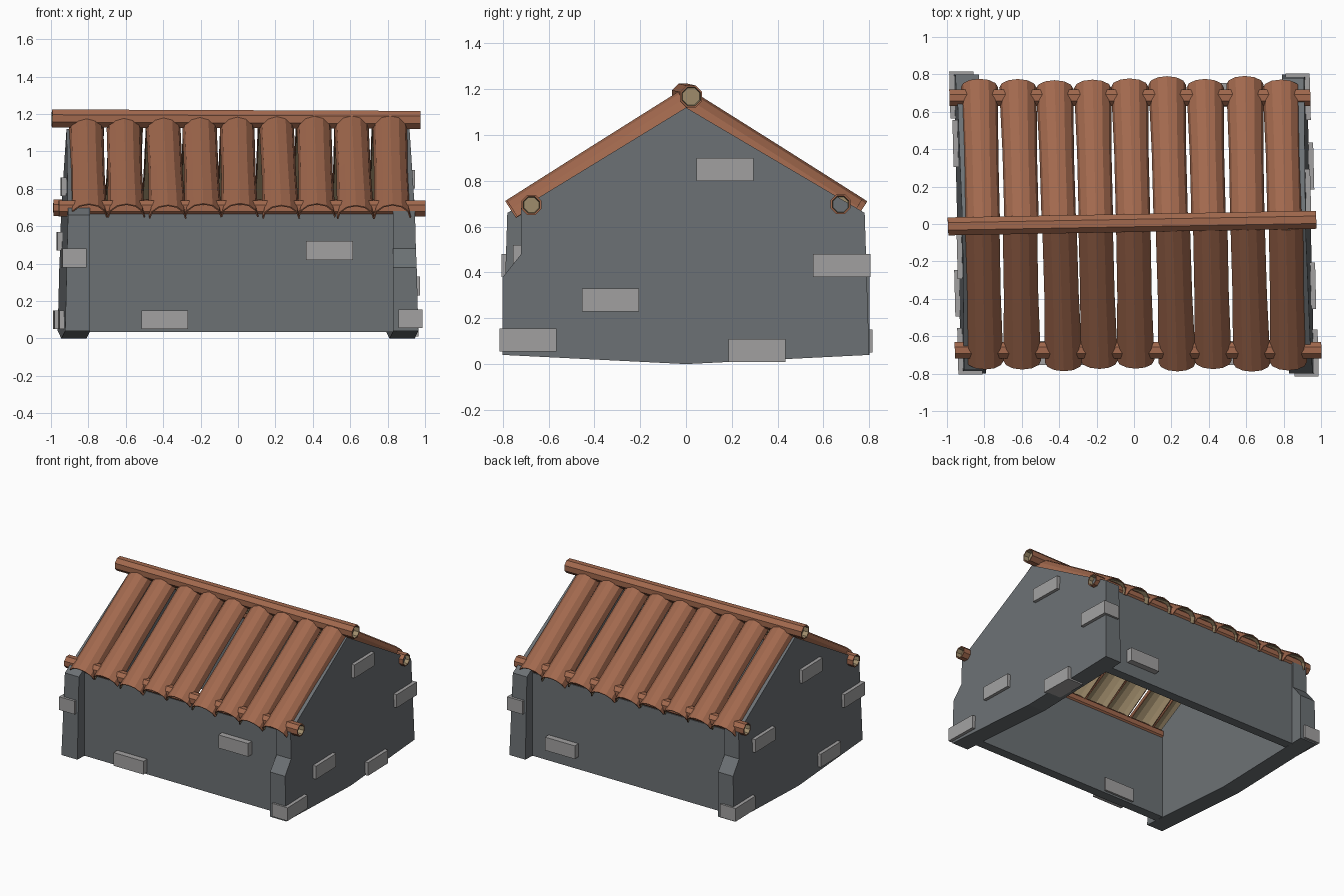
import bpy
import bmesh
import random
from math import pi, sin, cos, atan
from mathutils import Matrix, Vector

random.seed(4)
if "Cube" in bpy.data.objects:
    bpy.data.objects.remove(bpy.data.objects["Cube"], do_unlink=True)


def make_material(name, color):
    mat = bpy.data.materials.new(name)
    mat.use_nodes = True
    mat.diffuse_color = (*color, 1)
    node = next(n for n in mat.node_tree.nodes if n.type == "BSDF_PRINCIPLED")
    node.inputs["Base Color"].default_value = (*color, 1)
    node.inputs["Roughness"].default_value = 0.9
    return mat


STONE = make_material("grey wall", (0.15, 0.165, 0.175))
BRICK = make_material("light grey stone", (0.36, 0.355, 0.355))
CLAY = make_material("terracotta", (0.36, 0.14, 0.075))
CLAY_INNER = make_material("pale clay underside", (0.35, 0.265, 0.15))

# The whole house leans a little out of square
SKEW = Matrix.Identity(4)
SKEW[0][1] = -0.025
HALF_TURN = Matrix.Rotation(pi, 4, "Z")


def finish(bm, name, mats, turned=False):
    bm.transform(SKEW)
    if turned:
        bm.transform(HALF_TURN)
    mesh = bpy.data.meshes.new(name)
    bm.to_mesh(mesh)
    bm.free()
    for mat in mats:
        mesh.materials.append(mat)
    obj = bpy.data.objects.new(name, mesh)
    bpy.context.collection.objects.link(obj)
    return obj


def add_box(bm, center, size):
    m = Matrix.Translation(center) @ Matrix.Diagonal((*size, 1))
    bmesh.ops.create_cube(bm, size=1, matrix=m)


def outer_x(z):
    return 0.945 - 0.025 * z


# Thick end wall with a stepped buttress at one corner
def gable(name, turned):
    profile = [(-0.8, 0.04), (0, 0), (0.8, 0.04), (0.78, 0.66), (0, 1.12),
               (-0.72, 0.68), (-0.72, 0.48), (-0.8, 0.38)]
    bm = bmesh.new()
    outer = [bm.verts.new((outer_x(z), y, z)) for y, z in profile]
    inner = [bm.verts.new((0.81, y, z)) for y, z in profile]
    bm.faces.new(outer)
    bm.faces.new(inner[::-1])
    for i in range(len(profile)):
        j = (i + 1) % len(profile)
        bm.faces.new((outer[i], inner[i], inner[j], outer[j]))
    bmesh.ops.recalc_face_normals(bm, faces=bm.faces)
    finish(bm, name, [STONE], turned)


def long_wall(name, turned):
    bm = bmesh.new()
    add_box(bm, (0, -0.675, 0.35), (1.66, 0.07, 0.63))
    finish(bm, name, [STONE], turned)


# Accent stones set into the end wall and the long wall
def stones(name, end_spots, wall_spots, turned):
    bm = bmesh.new()
    for y, z in end_spots:
        add_box(bm, (outer_x(z) - 0.04, y, z), (0.13, 0.25, 0.1))
    for x, z in wall_spots:
        add_box(bm, (x, -0.69, z), (0.25, 0.13, 0.1))
    finish(bm, name, [BRICK], turned)


# Row of half-round tiles, open underneath
def tile_row(name, turned):
    slope = atan(0.644)
    down = Vector((0, -cos(slope), -sin(slope)))
    up = Vector((0, -sin(slope), cos(slope)))
    ridge = Vector((0, 0, 1.118))
    steps = 6
    bm = bmesh.new()
    for i in range(9):
        x = (i - 4) * 0.202 + random.uniform(-0.006, 0.006)
        yaw = random.uniform(-0.008, 0.008)
        length = 0.87 + random.uniform(-0.012, 0.018)
        rings = []
        for dist, half, high in ((-0.01, 0.092, 0.078),
                                 (0.45, 0.092, 0.083),
                                 (length, 0.1, 0.086)):
            base = ridge + down * dist + Vector((x + yaw * dist, 0, 0))
            ring = []
            for k in range(steps + 1):
                t = pi * k / steps
                side = Vector((half * cos(t), 0, 0))
                ring.append(bm.verts.new(base + side + up * high * sin(t)))
            rings.append(ring)
        for a, b in zip(rings, rings[1:]):
            for k in range(steps):
                bm.faces.new((a[k], a[k + 1], b[k + 1], b[k]))
    obj = finish(bm, name, [CLAY, CLAY_INNER], turned)
    shell = obj.modifiers.new("thickness", "SOLIDIFY")
    shell.thickness = 0.007
    shell.offset = -1
    shell.material_offset = 1


# Eight-sided clay tube with hollow ends
def tube(name, center, length, radius, yaw=0.0, pitch=0.0):
    bm = bmesh.new()
    bmesh.ops.create_cone(bm, cap_ends=True, segments=8, radius1=radius,
                          radius2=radius, depth=length,
                          matrix=Matrix.Rotation(pi / 8, 4, "Z"))
    caps = [f for f in bm.faces if len(f.verts) == 8]
    bmesh.ops.inset_individual(bm, faces=caps, thickness=0.008)
    hollow = bmesh.ops.inset_individual(bm, faces=caps, thickness=0.004,
                                        depth=-0.04)["faces"]
    for f in caps + hollow:
        f.material_index = 1
    bm.transform(Matrix.Translation(center) @ Matrix.Rotation(yaw, 4, "Z")
                 @ Matrix.Rotation(pi / 2 + pitch, 4, "Y"))
    finish(bm, name, [CLAY, CLAY_INNER])


gable("right_end_wall", False)
gable("left_end_wall", True)
long_wall("front_wall", False)
long_wall("back_wall", True)

stones("front_and_right_stones",
       [(0.17, 0.85), (0.68, 0.43), (-0.33, 0.28), (0.31, 0.06),
        (-0.69, 0.105)],
       [(-0.41, 0.1), (0.47, 0.47)], False)
stones("back_and_left_stones",
       [(0.17, 0.81), (0.68, 0.43), (-0.43, 0.52), (0.37, 0.1),
        (-0.69, 0.1)],
       [(-0.55, 0.18)], True)

tile_row("front_roof_tiles", False)
tile_row("back_roof_tiles", True)

tube("ridge_tube", (-0.01, 0.005, 1.172), 1.97, 0.052, 0.018, 0.004)
tube("front_eave_tube", (0.005, -0.675, 0.695), 1.96, 0.047)
tube("back_eave_tube", (-0.005, 0.675, 0.698), 1.93, 0.047)
